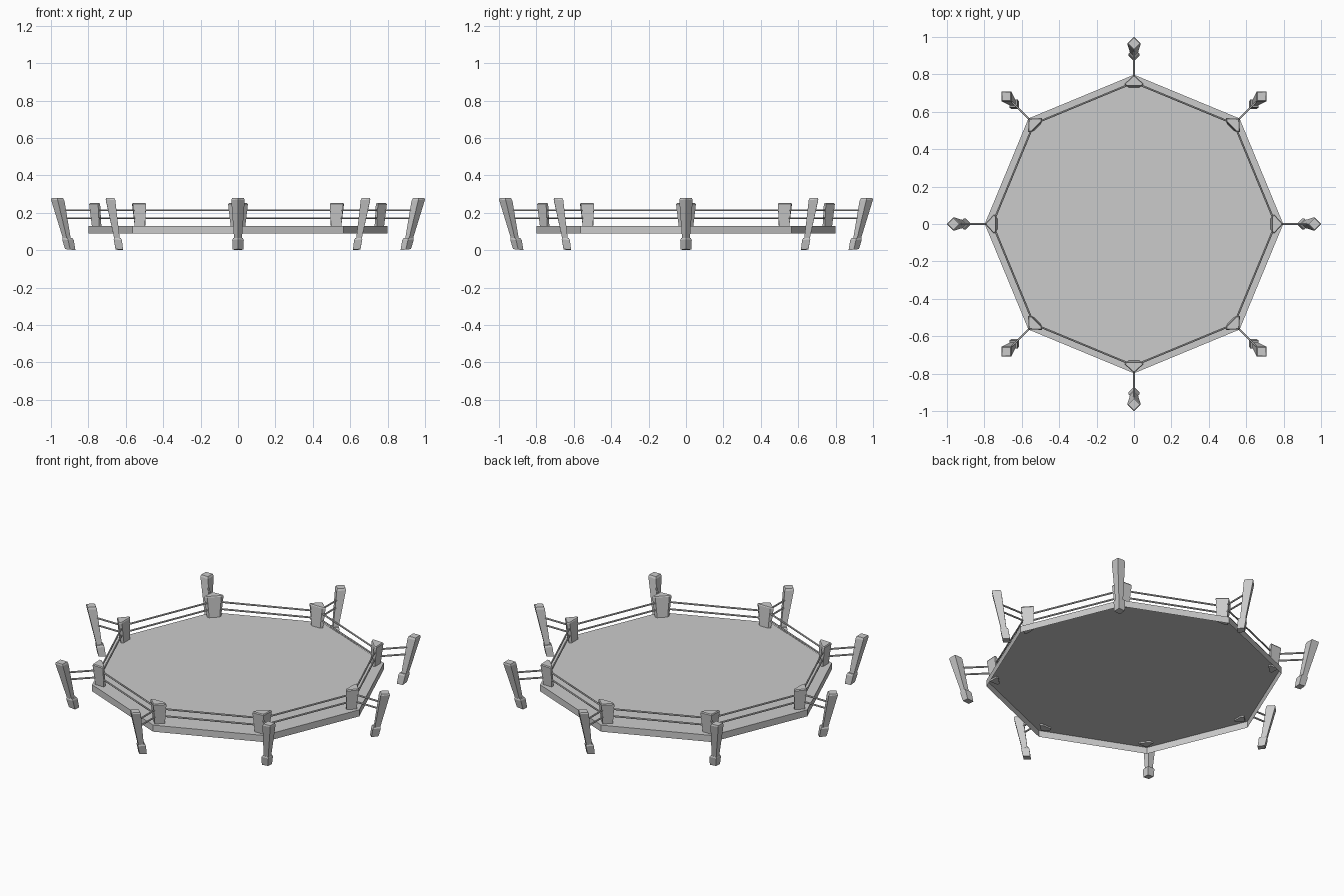
import bpy, bmesh
from math import pi, cos, sin
from mathutils import Vector, Matrix

if "Cube" in bpy.data.objects:
    bpy.data.objects.remove(bpy.data.objects["Cube"])

N = 8


def loft(name, rings, angle=0.0, bottom=True):
    """Solid through equal-length rings of points, turned about z."""
    bm = bmesh.new()
    loops = [[bm.verts.new(p) for p in ring] for ring in rings]
    n = len(loops[0])
    for a, b in zip(loops, loops[1:]):
        for i in range(n):
            j = (i + 1) % n
            bm.faces.new((a[i], a[j], b[j], b[i]))
    low = bm.faces.new(loops[0][::-1])
    bm.faces.new(loops[-1])
    bmesh.ops.recalc_face_normals(bm, faces=bm.faces)
    if not bottom:
        bm.faces.remove(low)
    bm.transform(Matrix.Rotation(angle, 4, 'Z'))
    me = bpy.data.meshes.new(name)
    bm.to_mesh(me)
    bm.free()
    ob = bpy.data.objects.new(name, me)
    bpy.context.collection.objects.link(ob)
    return ob


def diamond(r, z, half, tilt=0.0):
    """Square section with a corner pointing outward."""
    return [(r + half, 0, z + tilt), (r, half, z), (r - half, 0, z - tilt), (r, -half, z)]


def wedge(z, tip, side, back, wide, narrow):
    """Five-sided corner section fitting the platform corner."""
    return [(tip, 0, z), (side, wide, z), (back, narrow, z), (back, -narrow, z), (side, -wide, z)]


def rail(name, a, b, radius=0.005):
    a, b = Vector(a), Vector(b)
    q = (b - a).to_track_quat('Z', 'Y')
    return loft(name, [[p + q @ Vector((radius * cos(k * pi / 3), radius * sin(k * pi / 3), 0))
                        for k in range(6)] for p in (a, b)])


def polar(r, t, z):
    return (r * cos(t), r * sin(t), z)


# octagonal platform, open underneath
loft("platform", [[polar(0.798, i * 2 * pi / N, z) for i in range(N)] for z in (0.09, 0.129)],
     bottom=False)

for i in range(N):
    t, t2 = i * 2 * pi / N, (i + 1) * 2 * pi / N
    # triangular corner post, wider at the top
    loft(f"corner_post_{i}", [
        wedge(0.120, 0.780, 0.742, 0.730, 0.038, 0.028),
        wedge(0.246, 0.796, 0.748, 0.737, 0.053, 0.038),
        wedge(0.252, 0.791, 0.748, 0.740, 0.048, 0.036)], t)
    # leaning outer post with chamfered cap
    loft(f"outer_post_{i}", [
        diamond(0.912, 0.05, 0.020),
        diamond(0.964, 0.268, 0.036, 0.003),
        diamond(0.966, 0.278, 0.031)], t)
    # foot block
    loft(f"foot_{i}", [
        diamond(0.897, 0.003, 0.028, 0.003),
        diamond(0.909, 0.055, 0.031, 0.002),
        diamond(0.911, 0.064, 0.026)], t)
    # two rails along the edge and two out to the outer post
    for k, z in enumerate((0.171, 0.213)):
        rail(f"edge_rail_{i}_{k}", polar(0.757, t, z), polar(0.757, t2, z))
        rail(f"outer_rail_{i}_{k}", polar(0.765, t, z), polar(0.95, t, z))
